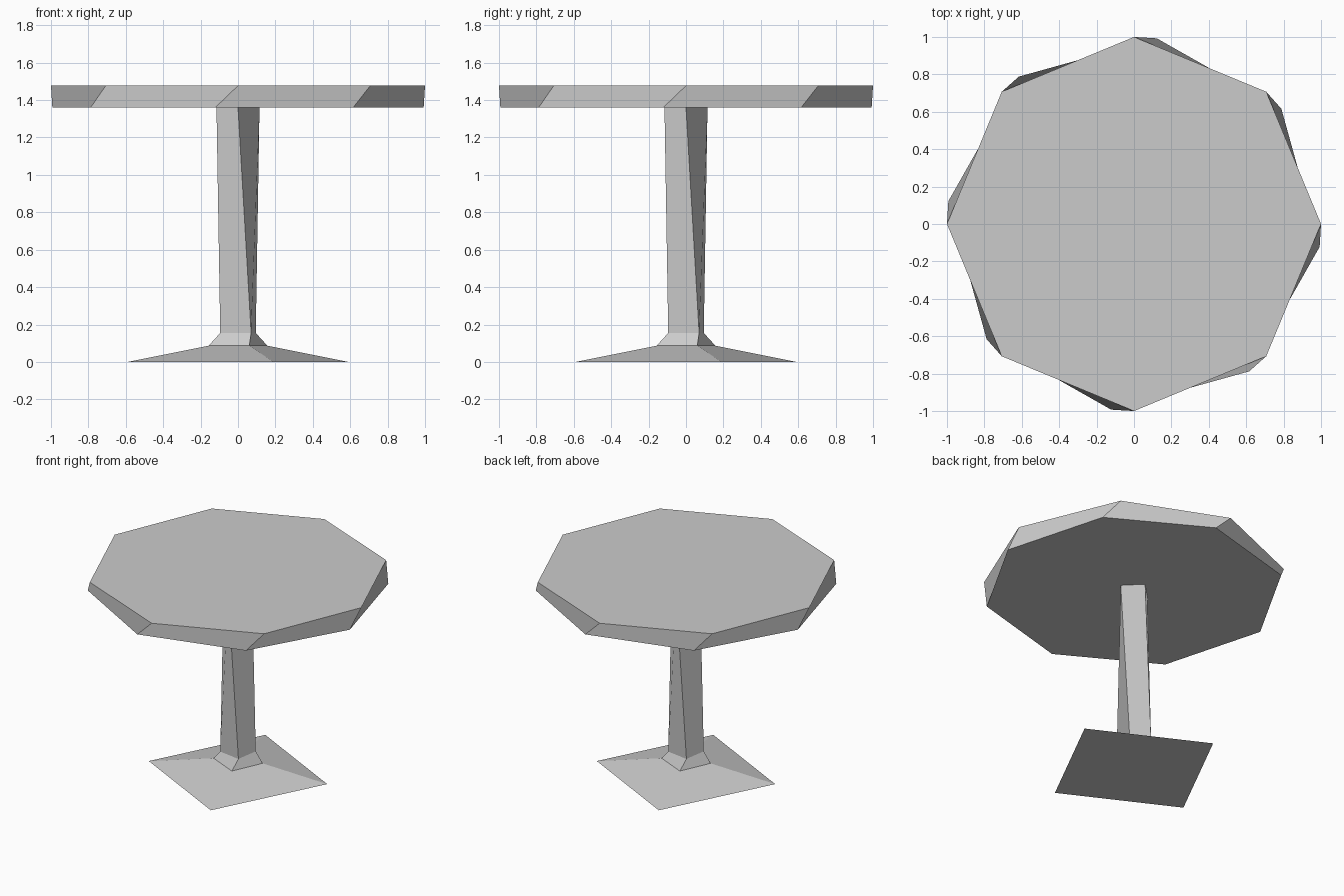
import bpy, bmesh
from math import cos, sin, radians

default = bpy.data.objects.get("Cube")
if default:
    bpy.data.objects.remove(default, do_unlink=True)

# Single plain grey for the whole table
grey = bpy.data.materials.new("light_grey")
grey.use_nodes = True
colour = (0.6, 0.6, 0.6, 1.0)
grey.diffuse_color = colour
grey.node_tree.nodes["Principled BSDF"].inputs["Base Color"].default_value = colour


def twisted_loft(name, sides, rings, cap_top=True):
    """Stack regular polygons (radius, z, twist in degrees) and skin them."""
    bm = bmesh.new()
    loops = []
    for radius, z, twist in rings:
        angles = [radians(twist + 360 * i / sides) for i in range(sides)]
        loops.append([bm.verts.new((radius * cos(a), radius * sin(a), z)) for a in angles])
    for low, high in zip(loops, loops[1:]):
        for i in range(sides):
            j = (i + 1) % sides
            bm.faces.new((low[i], low[j], high[j], high[i]))
    bm.faces.new(loops[0][::-1])
    if cap_top:
        bm.faces.new(loops[-1])
    mesh = bpy.data.meshes.new(name)
    bm.to_mesh(mesh)
    bm.free()
    mesh.materials.append(grey)
    obj = bpy.data.objects.new(name, mesh)
    bpy.context.collection.objects.link(obj)
    return obj


# Octagonal top, its underside turned slightly against the upper face
twisted_loft("tabletop", 8, [(1.0, 1.36, -7), (1.0, 1.477, 0)])

# Square foot sloping up through a collar into a twisting column
twisted_loft("pedestal", 4, [
    (0.62, 0.0, 18),
    (0.168, 0.087, 21),
    (0.118, 0.155, 36.4),
    (0.115, 1.36, 0),
], cap_top=False)
